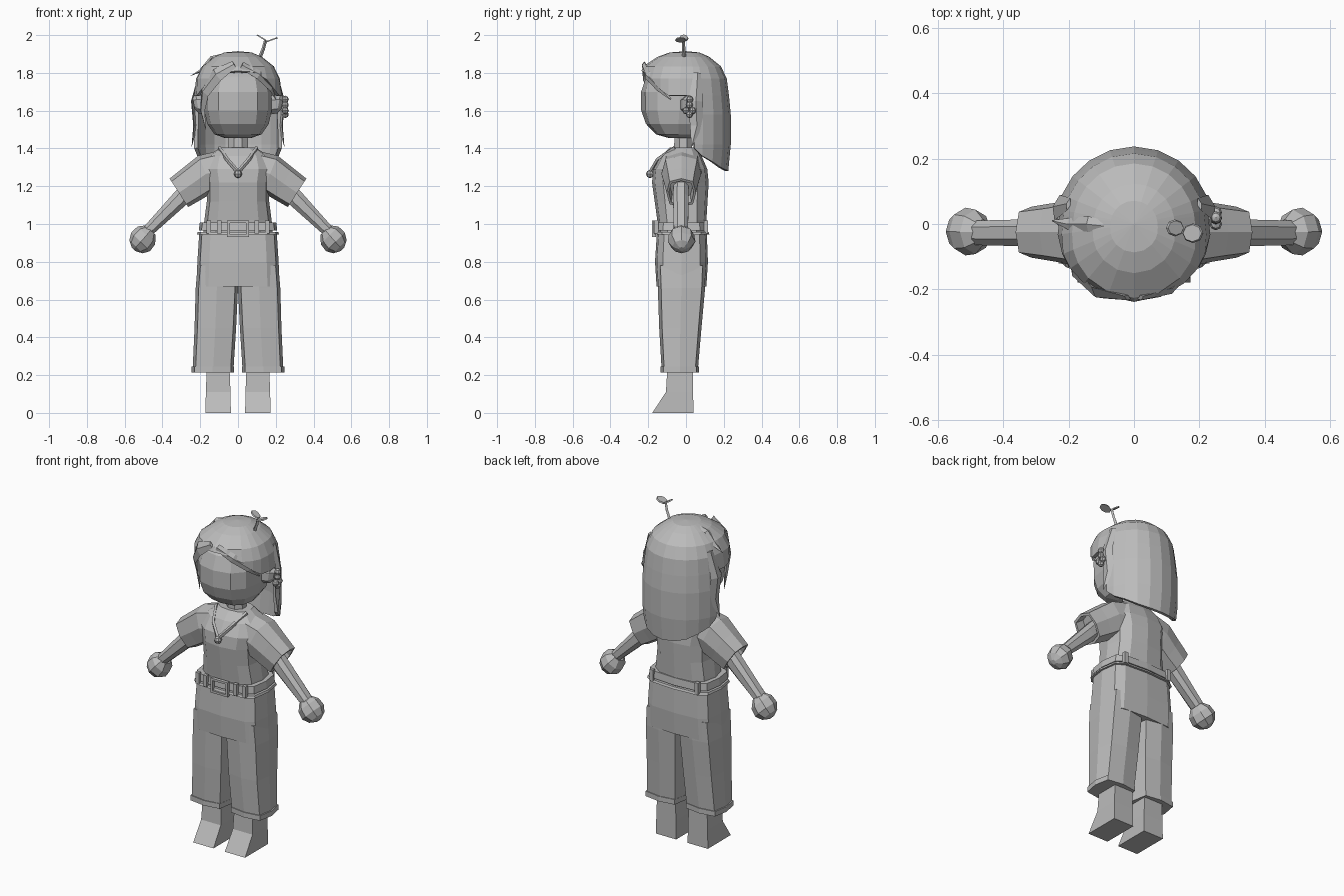
import bpy, bmesh, math
from mathutils import Vector

grey = bpy.data.materials.new("plain grey")
grey.diffuse_color = (0.5, 0.5, 0.5, 1)


def make(name, verts, faces, fix=True):
    me = bpy.data.meshes.new(name)
    bm = bmesh.new()
    vs = [bm.verts.new(v) for v in verts]
    for f in faces:
        bm.faces.new([vs[i] for i in f])
    bmesh.ops.remove_doubles(bm, verts=bm.verts, dist=0.0005)
    if fix:
        bmesh.ops.recalc_face_normals(bm, faces=bm.faces)
    bm.to_mesh(me)
    bm.free()
    me.materials.append(grey)
    ob = bpy.data.objects.new(name, me)
    bpy.context.collection.objects.link(ob)
    return ob


def skin(name, loops):
    """Joins equal loops of points into a closed tube."""
    n = len(loops[0])
    faces = [(r * n + i, r * n + (i + 1) % n, (r + 1) * n + (i + 1) % n, (r + 1) * n + i)
             for r in range(len(loops) - 1) for i in range(n)]
    faces += [tuple(range(n))[::-1], tuple(range((len(loops) - 1) * n, len(loops) * n))]
    return make(name, [p for l in loops for p in l], faces)


def loft(name, rings, n=8, power=2.0, phase=0.0, side=1):
    """Rings are (x, y, z, half width, half depth, tilt in degrees)."""
    loops = []
    for x, y, z, rw, rd, tilt in rings:
        t, loop = math.radians(tilt), []
        for i in range(n):
            a = math.radians(phase) + i * math.tau / n
            c, s = math.cos(a), math.sin(a)
            u = math.copysign(abs(c) ** (2 / power), c) * rw
            v = math.copysign(abs(s) ** (2 / power), s) * rd
            loop.append((side * (x + u * math.cos(t)), y + v, z + u * math.sin(t)))
        loops.append(loop)
    return skin(name, loops)


def strand(name, pts, widths, flat=0.4):
    """Diamond-section ribbon lying around the vertical axis."""
    pts = [Vector(p) for p in pts]
    loops = []
    for i, p in enumerate(pts):
        d = (pts[min(i + 1, len(pts) - 1)] - pts[max(i - 1, 0)]).normalized()
        out = Vector((p.x, p.y, 0.05))
        s = d.cross(out).normalized()
        o = s.cross(d) * widths[i] * flat
        s *= widths[i]
        loops.append([p + s, p + o, p - s, p - o])
    return skin(name, loops)


def box(name, x, y, z, w, d, h):
    return loft(name, [(x, y, z - h / 2, w / 2, d / 2, 0), (x, y, z + h / 2, w / 2, d / 2, 0)], 4, 60, 45)


def ball(name, x, y, z, r, squash=1.0):
    return loft(name, [(x, y, z + r * squash * math.sin(math.radians(e)), r * math.cos(math.radians(e)),
                        r * math.cos(math.radians(e)), 0) for e in (-88, -45, 0, 45, 88)], 8)


# Limbs, mirrored
for s, tag in ((1, "left"), (-1, "right")):
    loft(tag + "_foot", [(.105, -.07, 0, .068, .11, 0), (.105, -.034, .11, .066, .073, 0),
                         (.105, -.03, .26, .06, .068, 0)], 4, 60, 45, s)
    loft(tag + "_trouser_leg", [(.132, -.033, .23, .108, .096, 0), (.12, -.03, .45, .110, .112, 0),
                                (.112, -.024, .66, .112, .125, 0), (.108, -.024, .78, .106, .13, 0)], 8, 4.5, 0, s)
    loft(tag + "_cuff", [(.134, -.033, .215, .112, .102, 0), (.134, -.033, .245, .112, .102, 0)], 8, 4.5, 0, s)
    # Sleeve with a turned-in open end
    loft(tag + "_sleeve", [(.08, -.02, 1.29, .10, .105, 75), (.17, -.025, 1.265, .105, .105, 68),
                           (.24, -.025, 1.215, .097, .09, 60), (.313, -.025, 1.165, .09, .078, 57),
                           (.313, -.025, 1.165, .075, .066, 57), (.27, -.025, 1.20, .07, .06, 57)], 8, 3, 0, s)
    loft(tag + "_arm", [(.24, -.027, 1.21, .045, .042, 45), (.31, -.027, 1.13, .048, .044, 45),
                        (.475, -.027, .965, .033, .04, 45)], 8, 2.4, 22.5, s)
    loft(tag + "_hand", [(.462, -.025, .968, .035, .04, 45), (.485, -.024, .94, .066, .068, 45),
                         (.515, -.023, .906, .07, .073, 45), (.54, -.023, .88, .05, .05, 45),
                         (.553, -.023, .867, .015, .015, 45)], 8, 2, 0, s)
    loft(tag + "_ear", [(.17, .0, 1.63, .05, .035, 90), (.215, .012, 1.635, .05, .035, 80),
                        (.235, .02, 1.64, .03, .02, 80)], 6, 2, 0, s)
    # Necklace cord and shirt neckline trim
    strand(tag + "_neck_cord", [(s * .1, -.06, 1.405), (s * .06, -.15, 1.345), (0, -.19, 1.275)], [.011] * 3, .8)
    # Side lock of hair in front of the long back hair
    strand(tag + "_side_lock", [(s * .2, .06, 1.8), (s * .235, .05, 1.65), (s * .225, .055, 1.52), (s * .245, .03, 1.41)],
           [.02, .04, .035, .002], .35)

# Hips and torso
loft("trouser_hips", [(0, -.024, .67, .221, .132, 0), (0, -.024, .80, .215, .14, 0),
                      (0, -.022, .955, .205, .132, 0)], 12, 4)
loft("trouser_rim", [(0, -.024, .945, .217, .148, 0), (0, -.024, .958, .213, .143, 0)], 12, 4)
loft("shirt", [(0, -.02, .94, .185, .125, 0), (0, -.022, 1.02, .178, .13, 0), (0, -.026, 1.12, .165, .14, 0),
               (0, -.03, 1.22, .165, .15, 0), (0, -.03, 1.29, .18, .143, 0), (0, -.025, 1.36, .16, .108, 0),
               (0, -.015, 1.405, .095, .07, 0)], 12, 2.8)
loft("neck", [(0, -.015, 1.37, .058, .052, 0), (0, -.015, 1.50, .055, .05, 0)], 8, 2, 22.5)
ball("pendant", 0, -.19, 1.265, .022)

# Belt with loops and square buckle
loft("belt", [(0, -.024, .965, .208, .139, 0), (0, -.024, 1.008, .202, .135, 0)], 12, 4)
for i, (x, y) in enumerate([(a * b, c) for a in (1, -1) for b, c in ((.155, -.156), (.10, -.162), (.15, .106))]):
    box("belt_loop_%d" % i, x, y, .985, .024, .022, .068)
for dx in (-.05, .05):
    box("buckle_side", dx, -.17, .975, .014, .02, .085)
for dz in (-.037, .037):
    box("buckle_bar", 0, -.17, .975 + dz, .11, .02, .013)

# Head
loft("head", [(0, -.03, 1.455, .07, .06, 0), (0, -.04, 1.475, .125, .12, 0), (0, -.04, 1.53, .163, .172, 0),
              (0, -.035, 1.60, .178, .202, 0), (0, -.035, 1.70, .178, .203, 0), (0, -.03, 1.78, .158, .18, 0),
              (0, -.02, 1.85, .10, .11, 0)], 12, 2.5)

# Hair cap: (degrees from the front, hem height), mirrored
hem = [(0, 1.81), (20, 1.805), (40, 1.765), (55, 1.71), (67, 1.68), (82, 1.68), (97, 1.68),
       (101, 1.40), (112, 1.36), (128, 1.33), (145, 1.30), (162, 1.285), (180, 1.28)]
hem += [(360 - a, z) for a, z in hem[-2:0:-1]]
profile = [(1.915, 0), (1.908, .3), (1.885, .52), (1.835, .78), (1.77, .91), (1.68, .96),
           (1.58, 1), (1.42, 1), (1.27, .94)]


def hair_radius(z):
    for (z0, r0), (z1, r1) in zip(profile, profile[1:]):
        if z >= z1:
            return r0 + (r1 - r0) * (z0 - z) / (z0 - z1)
    return profile[-1][1]


verts, faces = [], []
rows, cols = len(profile), len(hem)
for deg, low in hem:
    a = math.radians(deg)
    for z, _ in profile:
        z = max(z, low)
        r = min(1, hair_radius(z) * (1 + .22 * max(0, math.cos(a))))
        verts.append((.238 * r * math.sin(a), -.237 * r * math.cos(a), z))
for c in range(cols):
    d = (c + 1) % cols
    for r in range(rows - 1):
        faces.append((c * rows + r, c * rows + r + 1, d * rows + r + 1, d * rows + r))
hair = make("hair", verts, faces, False)
mod = hair.modifiers.new("thickness", "SOLIDIFY")
mod.thickness, mod.offset = .02, -1

# Fringe and loose locks
strand("fringe_left", [(.02, -.225, 1.84), (.11, -.205, 1.79), (.175, -.14, 1.72), (.2, -.08, 1.66)], [.02, .025, .02, .004])
strand("fringe_right", [(-.02, -.225, 1.845), (-.11, -.21, 1.79), (-.175, -.15, 1.70), (-.188, -.11, 1.60), (-.17, -.12, 1.5)],
       [.02, .04, .04, .025, .002])
strand("flyaway", [(-.05, -.01, 1.905), (-.14, 0, 1.88), (-.2, 0, 1.81), (-.25, .01, 1.785)], [.01, .024, .018, .002])

# Beaded hair clip on one side
for i, (y, z) in enumerate([(.0, 1.60), (.035, 1.6), (.018, 1.58), (.018, 1.63), (.02, 1.66)]):
    ball("clip_bead_%d" % i, .25, y, z, .019)

# Sprout on the crown
strand("sprout_stem", [(.115, -.01, 1.88), (.135, -.012, 1.93), (.145, -.015, 1.97)], [.01, .009, .008], 1)
loft("sprout_leaf_small", [(.125, -.012, 1.982, .032, .026, -32), (.128, -.012, 1.988, .028, .022, -32)], 8)
loft("sprout_leaf_large", [(.18, -.028, 1.972, .034, .03, 20), (.178, -.028, 1.979, .03, .026, 20)], 8)
